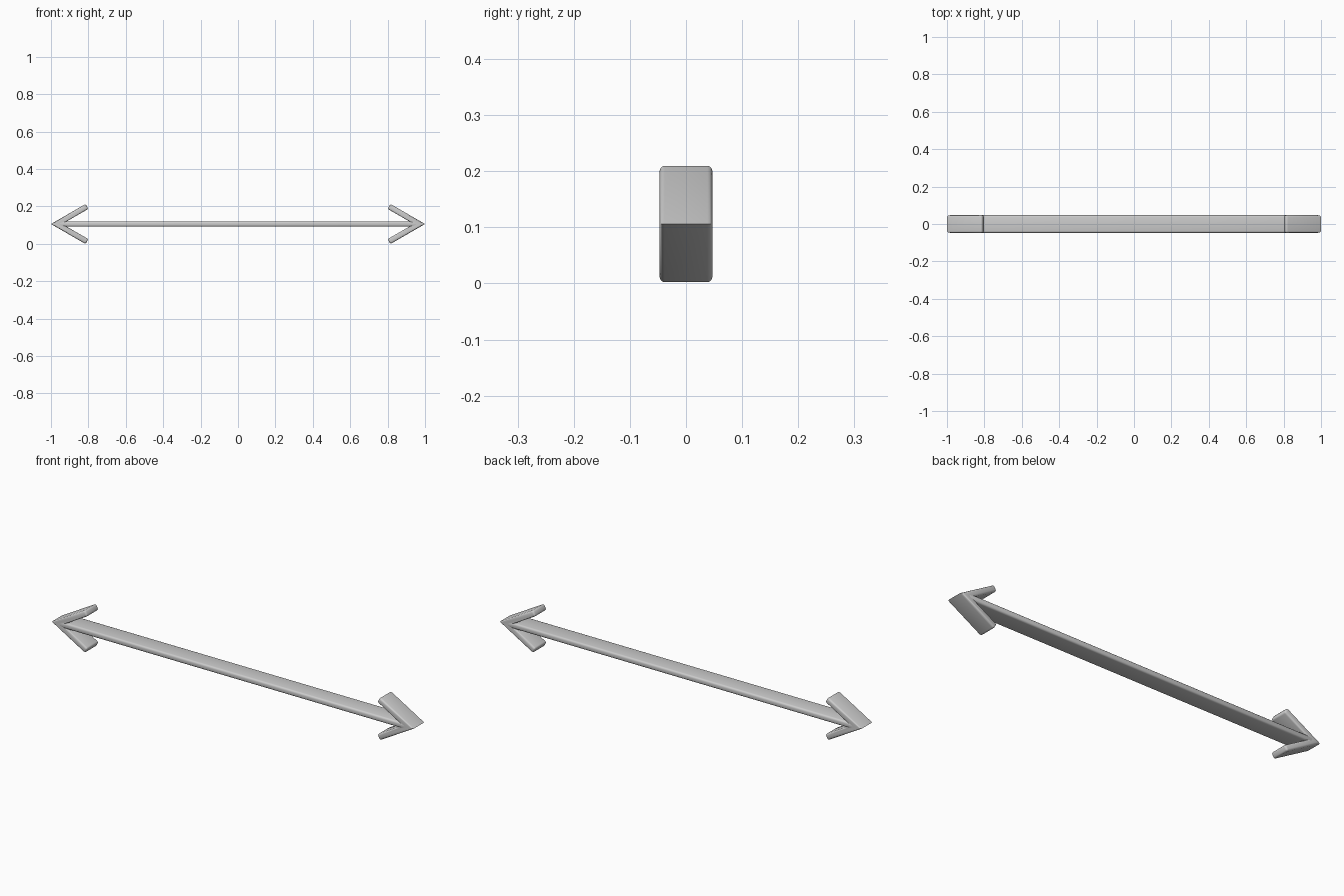
import bpy, bmesh, math

if "Cube" in bpy.data.objects:
    bpy.data.objects.remove(bpy.data.objects["Cube"])

HALF_W = 0.047      # half depth along y
MID_Z = 0.106       # height of the shaft axis
T = 0.03            # bar thickness
ARM = 0.214         # outer length of a head arm
ANG = math.radians(30)
BEVEL = 0.009


def finish(name, bm, edges):
    bmesh.ops.bevel(bm, geom=edges, offset=BEVEL, segments=3, profile=0.5,
                    affect='EDGES', clamp_overlap=True)
    bmesh.ops.recalc_face_normals(bm, faces=bm.faces)
    mesh = bpy.data.meshes.new(name)
    bm.to_mesh(mesh)
    bm.free()
    ob = bpy.data.objects.new(name, mesh)
    bpy.context.collection.objects.link(ob)
    bpy.ops.object.select_all(action='DESELECT')
    ob.select_set(True)
    bpy.context.view_layer.objects.active = ob
    bpy.ops.object.shade_smooth_by_angle(angle=math.radians(35))
    return ob


def arrow_head(name, side):
    # two mitred arms meeting at the tip
    s, c = math.sin(ANG), math.cos(ANG)
    outer = (1 - ARM * c, ARM * s)
    inner = (outer[0] - T * s, outer[1] - T * c)
    tip, notch = (1, 0), (1 - T / s, 0)
    pts = [tip, outer, inner, notch, (inner[0], -inner[1]), (outer[0], -outer[1])]
    bm = bmesh.new()
    front, back = ([bm.verts.new((side * x, y, MID_Z + z)) for x, z in pts]
                   for y in (-HALF_W, HALF_W))
    for ring in (front, back):
        bm.faces.new([ring[i] for i in (0, 1, 2, 3)])
        bm.faces.new([ring[i] for i in (0, 3, 4, 5)])
    for i in range(6):
        j = (i + 1) % 6
        bm.faces.new([front[i], front[j], back[j], back[i]])
    bmesh.ops.recalc_face_normals(bm, faces=bm.faces)
    # round every edge except the crisp ones on the centre plane
    edges = [e for e in bm.edges
             if any(abs(v.co.z - MID_Z) > 1e-5 for v in e.verts)]
    finish(name, bm, edges)


# shaft
bm = bmesh.new()
bmesh.ops.create_cube(bm, size=1)
for v in bm.verts:
    v.co = (v.co.x * 1.92, v.co.y * 2 * HALF_W, v.co.z * 0.028 + MID_Z)
finish("shaft", bm, bm.edges[:])

# heads
arrow_head("right_head", 1)
arrow_head("left_head", -1)
